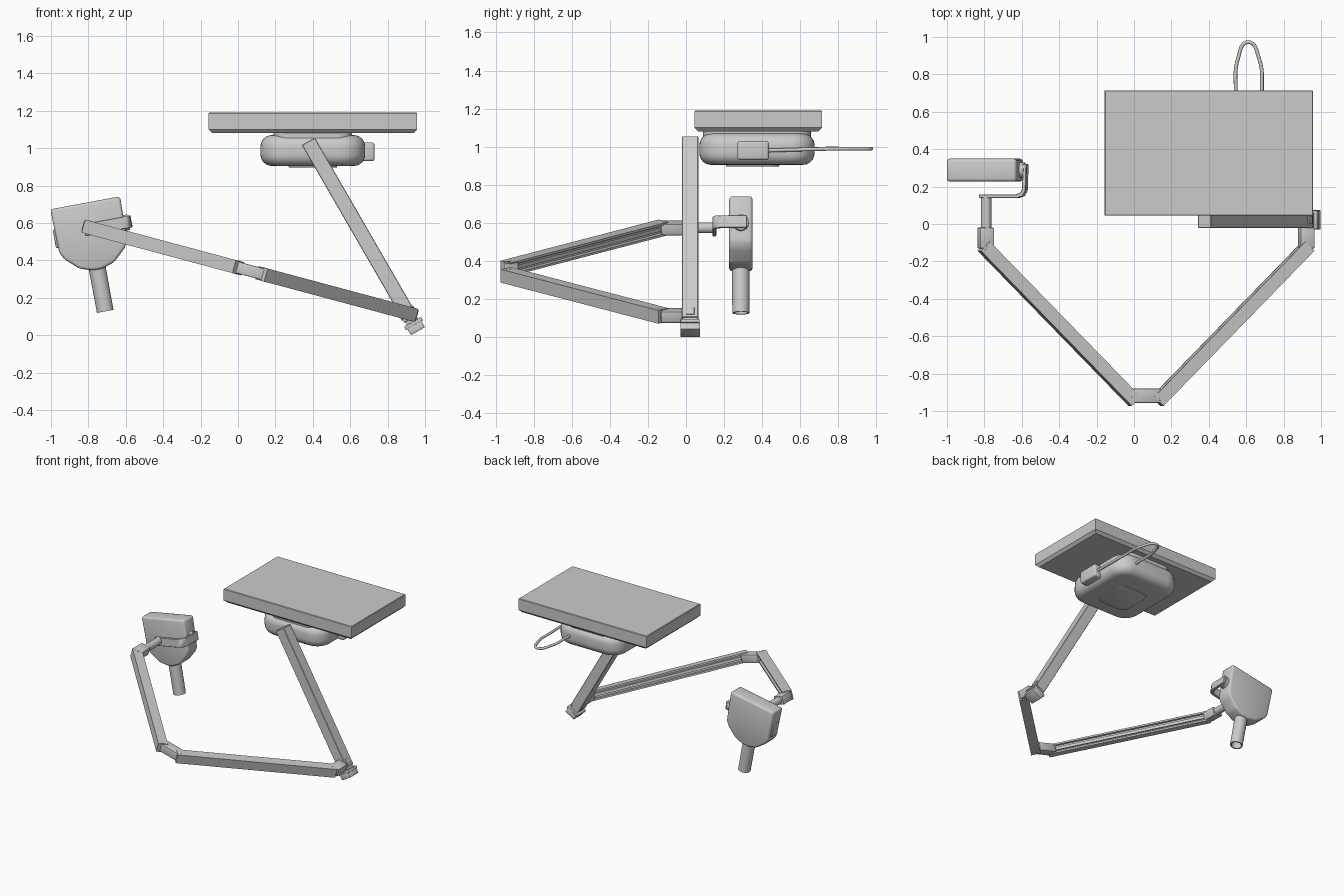
import bpy, bmesh, math
from mathutils import Matrix, Vector

if "Cube" in bpy.data.objects:
    bpy.data.objects.remove(bpy.data.objects["Cube"])

I = Matrix.Identity(4)


def frame(loc, deg):
    return Matrix.Translation(loc) @ Matrix.Rotation(math.radians(deg), 4, 'Y')


def finish(name, bm, m=I, smooth=True):
    bmesh.ops.recalc_face_normals(bm, faces=bm.faces)
    me = bpy.data.meshes.new(name)
    bm.to_mesh(me)
    bm.free()
    if smooth:
        me.shade_smooth()
        me.set_sharp_from_angle(angle=math.radians(35))
    ob = bpy.data.objects.new(name, me)
    bpy.context.collection.objects.link(ob)
    ob.matrix_world = m
    return ob


def bevel(bm, edges, w, seg):
    bmesh.ops.bevel(bm, geom=list(edges), offset=w, segments=seg, profile=0.5,
                    affect='EDGES', clamp_overlap=True)


def box(name, lo, hi, m=I, bev=0.0, seg=2, upright=0.0):
    """Box between two corners; upright = radius of the vertical edges."""
    lo, hi = Vector(lo), Vector(hi)
    bm = bmesh.new()
    bmesh.ops.create_cube(bm, size=1)
    for v in bm.verts:
        v.co = Vector([(lo[i] + hi[i]) / 2 + v.co[i] * (hi[i] - lo[i]) for i in range(3)])
    if upright:
        bevel(bm, [e for e in bm.edges if abs(e.verts[0].co.z - e.verts[1].co.z) > 1e-4], upright, 8)
    if bev:
        sharp = [e for e in bm.edges if e.calc_face_angle(0) > 0.6]
        bevel(bm, sharp, bev, seg)
    return finish(name, bm, m)


def prism(name, pts, depth, m=I, bev=0.0, seg=2):
    """Extrude a 2D outline along local z, centred."""
    bm = bmesh.new()
    f = bm.faces.new([bm.verts.new((x, y, -depth / 2)) for x, y in pts])
    r = bmesh.ops.extrude_face_region(bm, geom=[f])
    bmesh.ops.translate(bm, vec=(0, 0, depth), verts=[v for v in r['geom'] if isinstance(v, bmesh.types.BMVert)])
    if bev:
        bevel(bm, bm.edges, bev, seg)
    return finish(name, bm, m)


def cyl(name, a, b, r, m=I, n=32):
    a, b = Vector(a), Vector(b)
    bm = bmesh.new()
    bmesh.ops.create_cone(bm, cap_ends=True, segments=n, radius1=r, radius2=r, depth=(b - a).length)
    t = Matrix.Translation((a + b) / 2) @ (b - a).to_track_quat('Z', 'Y').to_matrix().to_4x4()
    return finish(name, bm, m @ t)


# wall plate with chamfered underside
bm = bmesh.new()
bmesh.ops.create_cube(bm, size=1)
for v in bm.verts:
    v.co = Vector((0.4 + v.co.x * 1.115, 0.38 + v.co.y * 0.67, 1.135 + v.co.z * 0.11))
bevel(bm, [e for e in bm.edges if all(v.co.z < 1.1 for v in e.verts)], 0.02, 1)
bevel(bm, [e for e in bm.edges if all(v.co.z > 1.18 for v in e.verts)], 0.004, 1)
finish("mounting_plate", bm, smooth=False)

# rounded housing under the plate
box("housing", (0.12, 0.07, 0.905), (0.68, 0.675, 1.07), bev=0.062, seg=6, upright=0.13)
box("housing_neck", (0.19, 0.09, 1.04), (0.61, 0.655, 1.085), upright=0.08)
box("housing_cover", (0.27, 0.21, 0.897), (0.53, 0.49, 0.92), bev=0.004, upright=0.05)
box("plug", (0.66, 0.27, 0.93), (0.73, 0.435, 1.03), bev=0.014, seg=3)

# looped cable
cu = bpy.data.curves.new("cable", 'CURVE')
cu.dimensions = '3D'
cu.bevel_depth = 0.01
cu.bevel_resolution = 3
cu.resolution_u = 10
path = [(0.70, 0.42, 0.98), (0.685, 0.7, 0.988), (0.67, 0.88, 0.99), (0.61, 0.972, 0.99),
        (0.555, 0.88, 0.99), (0.543, 0.7, 0.99), (0.54, 0.6, 0.985)]
sp = cu.splines.new('BEZIER')
sp.bezier_points.add(len(path) - 1)
for p, co in zip(sp.bezier_points, path):
    p.co = co
    p.handle_left_type = p.handle_right_type = 'AUTO'
bpy.context.collection.objects.link(bpy.data.objects.new("cable", cu))

# long support arm and its foot joint
A = frame((0.962, 0.022, 0.0215), -30)
box("support_arm", (-0.04, -0.0425, 0.075), (0.04, 0.0425, 1.172), A, bev=0.003, seg=1)
box("foot_block", (-0.043, -0.052, 0), (0.043, 0.052, 0.04), A, bev=0.004)
box("foot_flange", (-0.052, -0.05, 0.036), (0.052, 0.05, 0.058), A, bev=0.004)
box("foot_collar", (-0.035, -0.038, 0.055), (0.035, 0.038, 0.08), A)
box("arm_latch", (-0.046, -0.022, 0.09), (0.046, 0.022, 0.132), A, bev=0.003)

# folding arms: lie in a plane tilted 15 degrees, mirrored about the elbow
T = frame((0.92, 0, 0.115), 15)
MID = -0.886
W, H = 0.035, 0.036
channel = [(-W, -H), (W, -H), (W, -H + 0.012), (W - 0.028, -H + 0.012), (W - 0.028, -0.01),
           (W - 0.012, -0.01), (W - 0.012, 0.01), (W - 0.028, 0.01), (W - 0.028, H - 0.012),
           (W, H - 0.012), (W, H), (-W, H)]
for side, label in ((1, "lower"), (-1, "upper")):
    def mx(u):
        return u if side > 0 else 2 * MID - u
    p0, p1 = Vector((mx(0.012), -0.119, 0)), Vector((mx(-0.823), -0.948, 0))
    d = (p1 - p0).normalized()
    n = Vector((-d.y, d.x, 0)) * -side          # towards the inside of the fold
    rot = Matrix((n, (0, 0, 1), d)).transposed().to_4x4()
    prism(label + "_folding_arm", channel, (p1 - p0).length,
          T @ Matrix.Translation((p0 + p1) / 2) @ rot)
    us = sorted((mx(-0.037), mx(0.04)))
    box(label + "_clevis", (us[0], -0.13, -0.031), (us[1], -0.02, 0.031), T, bev=0.004)
    for i, p in enumerate((p0, p1)):
        q = p + d * (0.02 if i == 0 else -0.02)
        cyl(f"{label}_pivot_pin_{i}", q - Vector((0, 0, 0.037)), q + Vector((0, 0, 0.037)), 0.014, T, 16)
box("elbow_block", (MID - 0.075, -0.956, -0.031), (MID + 0.075, -0.88, 0.031), T, bev=0.004)

# tube head, hung in a yoke and tilted
C = frame((-0.79, 0.288, 0.56), -10.5)
cyl("head_spindle", (-0.79, -0.04, 0.574), (-0.79, 0.15, 0.574), 0.028)
half = [(0.025, -0.213), (0.095, -0.19), (0.165, -0.125), (0.184, -0.09), (0.19, 0.15)]
outline = half + [(-x, z) for x, z in reversed(half)]
prism("head_shell", outline, 0.122, C @ Matrix.Rotation(math.radians(90), 4, 'X'), bev=0.016, seg=3)
box("head_side_cover", (-0.197, -0.035, -0.06), (-0.17, 0.035, 0.04), C, bev=0.006)
yoke = [(-0.032, -0.149), (0.175, -0.149), (0.207, -0.139), (0.222, -0.108), (0.226, 0.032),
        (0.205, 0.032), (0.202, -0.1), (0.193, -0.12), (0.17, -0.129), (-0.032, -0.129)]
prism("head_yoke", yoke, 0.066, C @ Matrix.Translation((0, 0, 0.008)), bev=0.003, seg=1)
cyl("yoke_pivot", (0.175, 0, 0.006), (0.21, 0, 0.006), 0.042, C)

# hollow cone below the head
bm = bmesh.new()
prof = [(0.046, -0.19), (0.045, -0.44), (0.036, -0.44), (0.036, -0.22)]
vs = [bm.verts.new((r, 0, z)) for r, z in prof]
es = [bm.edges.new(e) for e in zip(vs, vs[1:])]
bmesh.ops.spin(bm, geom=vs + es, cent=(0, 0, 0), axis=(0, 0, 1), angle=2 * math.pi, steps=32)
bmesh.ops.remove_doubles(bm, verts=bm.verts, dist=1e-4)
bmesh.ops.holes_fill(bm, edges=bm.edges, sides=0)
finish("aiming_tube", bm, C)
